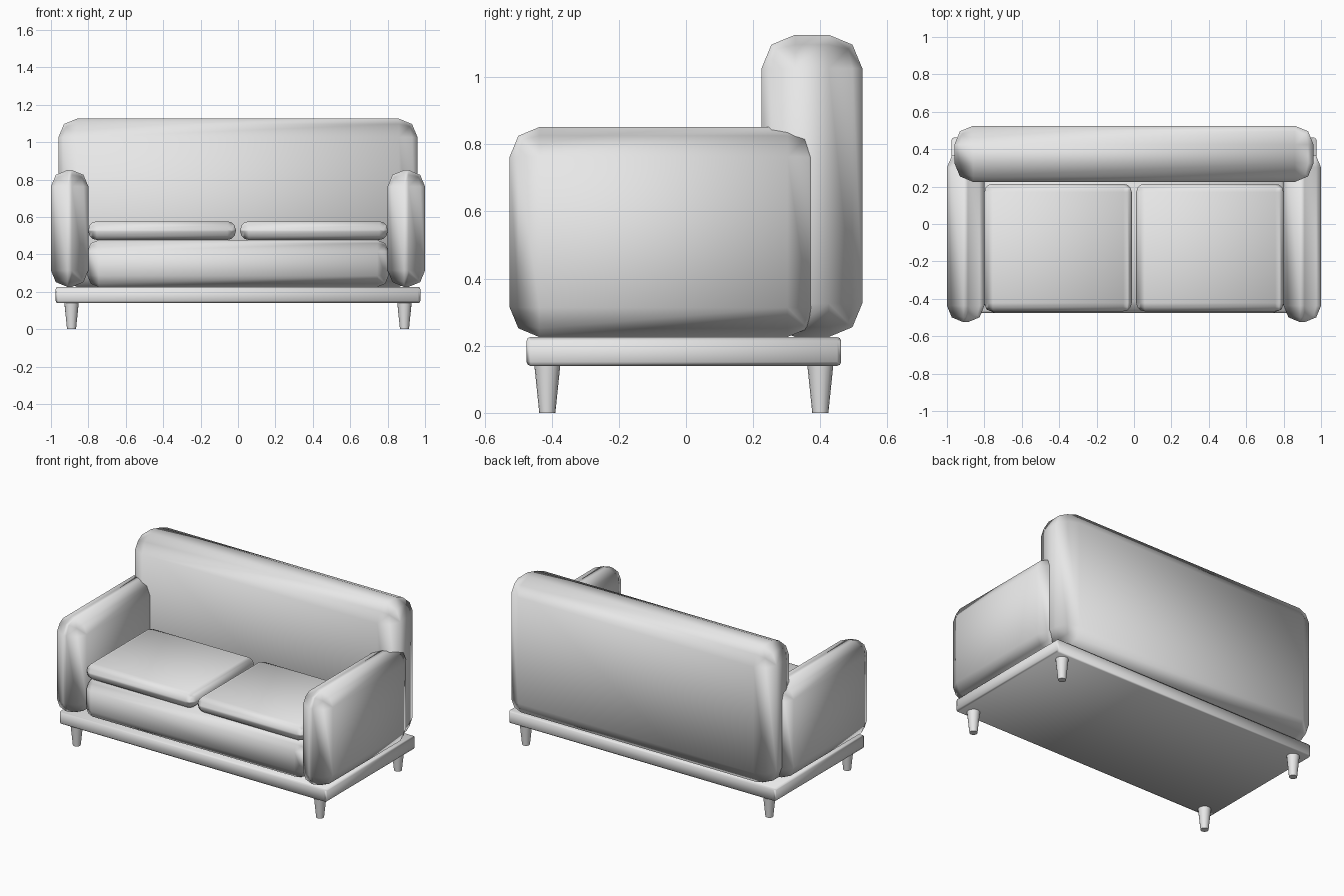
import bpy
import math

cube = bpy.data.objects.get("Cube")
if cube:
    bpy.data.objects.remove(cube, do_unlink=True)

# One plain grey for the whole sofa
grey = bpy.data.materials.new("plain_grey")
grey.use_nodes = True
GREY = (0.8, 0.8, 0.8, 1.0)
grey.diffuse_color = GREY
grey.node_tree.nodes["Principled BSDF"].inputs["Base Color"].default_value = GREY


def finish(obj, name):
    obj.name = obj.data.name = name
    obj.data.materials.append(grey)
    bpy.ops.object.shade_smooth_by_angle(angle=math.radians(50))
    return obj


def padded_box(name, x, y, z, radius, segments=2):
    """Box spanning the given (low, high) ranges with rounded edges."""
    spans = (x, y, z)
    bpy.ops.mesh.primitive_cube_add(size=1, location=[sum(s) / 2 for s in spans])
    obj = bpy.context.object
    obj.scale = [s[1] - s[0] for s in spans]
    bpy.ops.object.transform_apply(location=False, rotation=False, scale=True)
    bevel = obj.modifiers.new("rounding", 'BEVEL')
    bevel.width = radius
    bevel.segments = segments
    bevel.limit_method = 'NONE'
    bevel.harden_normals = True
    bpy.ops.object.modifier_apply(modifier=bevel.name)
    return finish(obj, name)


def leg(name, x, y):
    """Tapered round leg, narrow at the floor."""
    bpy.ops.mesh.primitive_cone_add(vertices=16, radius1=0.024, radius2=0.039,
                                    depth=0.145, location=(x, y, 0.0725))
    return finish(bpy.context.object, name)


# Platform, seat and backrest
padded_box("platform", (-0.975, 0.975), (-0.475, 0.462), (0.14, 0.226), 0.012)
padded_box("seat_base", (-0.805, 0.805), (-0.475, 0.3), (0.226, 0.477), 0.06)
padded_box("backrest", (-0.96, 0.96), (0.225, 0.525), (0.226, 1.126), 0.1)

# Mirrored arms, cushions and legs
for side, s in (("left", 1), ("right", -1)):
    def span(a, b):
        return tuple(sorted((s * a, s * b)))

    padded_box(f"{side}_arm", span(0.8, 1.0), (-0.525, 0.39), (0.226, 0.851), 0.088)
    padded_box(f"{side}_cushion", span(0.012, 0.8), (-0.467, 0.215),
               (0.477, 0.577), 0.045, 3)
    for end, y in (("front", -0.413), ("back", 0.4)):
        leg(f"{end}_{side}_leg", s * 0.89, y)
